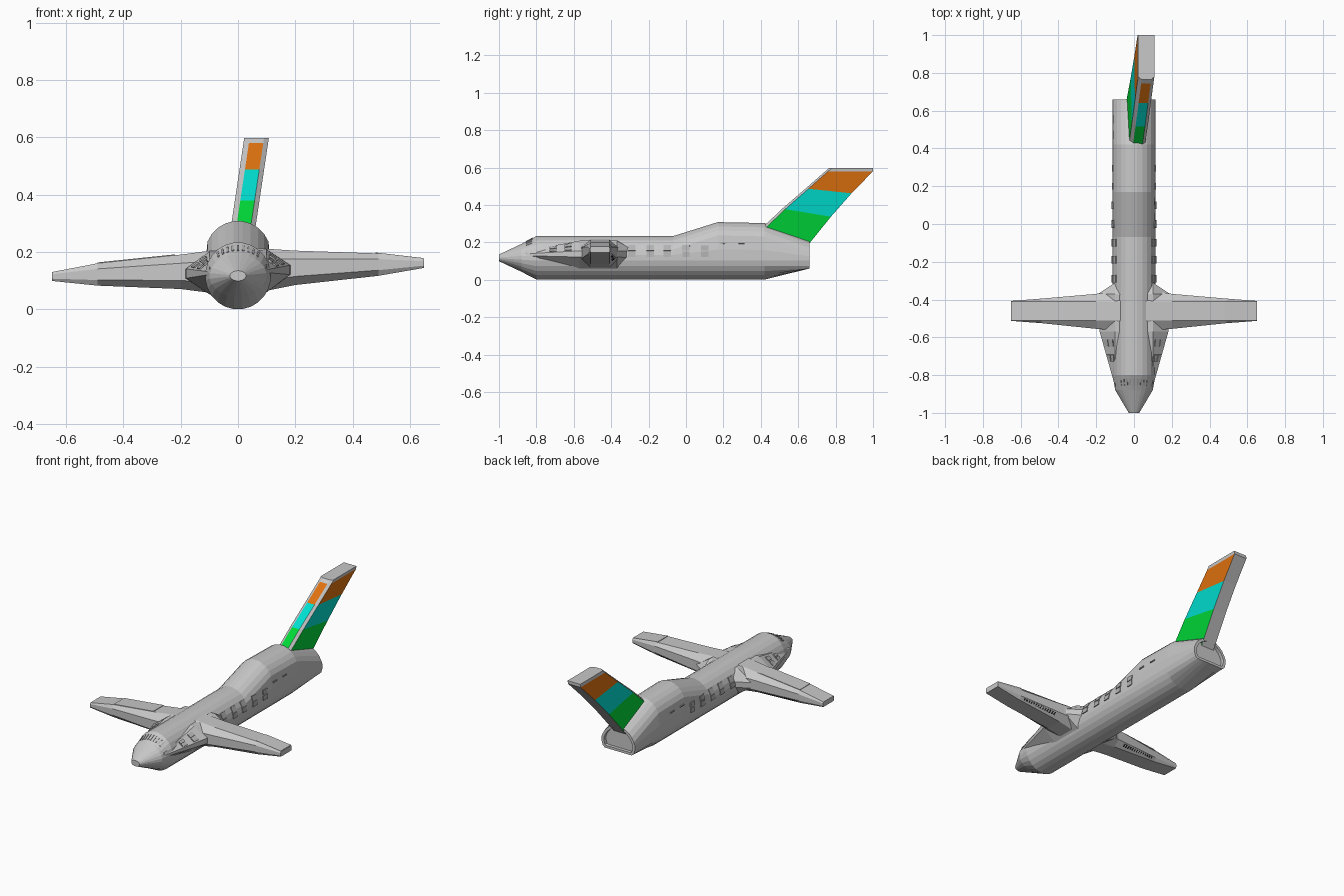
import bpy, bmesh, math

if "Cube" in bpy.data.objects:
    bpy.data.objects.remove(bpy.data.objects["Cube"], do_unlink=True)


def material(name, r, g, b):
    m = bpy.data.materials.new(name)
    m.use_nodes = True
    m.diffuse_color = (r, g, b, 1)
    m.node_tree.nodes["Principled BSDF"].inputs["Base Color"].default_value = (r, g, b, 1)
    return m


GREY = material("light grey", .58, .58, .58)
PANE = material("pane grey", .45, .45, .45)
DARK = material("black", .02, .02, .02)
GREEN = material("green", .0, .70, .04)
CYAN = material("cyan", .0, .74, .64)
ORANGE = material("orange", .75, .17, .005)


def lerp(a, b, t):
    return tuple(p + (q - p) * t for p, q in zip(a, b))


def finish(name, bm, mats):
    bmesh.ops.recalc_face_normals(bm, faces=bm.faces)
    me = bpy.data.meshes.new(name)
    bm.to_mesh(me)
    bm.free()
    for m in mats:
        me.materials.append(m)
    ob = bpy.data.objects.new(name, me)
    bpy.context.collection.objects.link(ob)
    return ob


def loft(name, rings, mats=(GREY,), rule=None):
    """Skin closed rings of equal size and cap both ends."""
    bm = bmesh.new()
    vs = [[bm.verts.new(p) for p in ring] for ring in rings]
    n = len(vs[0])
    for i in range(len(vs) - 1):
        for j in range(n):
            k = (j + 1) % n
            f = bm.faces.new((vs[i][j], vs[i][k], vs[i + 1][k], vs[i + 1][j]))
            if rule:
                f.material_index = rule(i, j)
    bm.faces.new(vs[0])
    bm.faces.new(vs[-1])
    return finish(name, bm, mats)


def plates(name, quads, mat, thickness=.007):
    """Thin plates from four-cornered outlines."""
    bm = bmesh.new()
    for q in quads:
        bm.faces.new([bm.verts.new(p) for p in q])
    ob = finish(name, bm, (mat,))
    mod = ob.modifiers.new("thickness", 'SOLIDIFY')
    mod.thickness = thickness
    mod.offset = 0


def bracket(table, v):
    """Interpolate the rows of a table by its first column."""
    for a, b in zip(table, table[1:]):
        if a[0] <= v <= b[0] and a[0] < b[0]:
            return lerp(a, b, (v - a[0]) / (b[0] - a[0]))
    return table[-1]


# Fuselage: y, half width, half height, hump lift, lowest z
AXIS = .117
BODY = [(-1, .028, .018, 0, 0), (-.88, .1, .075, 0, 0), (-.8, .115, .117, 0, 0),
        (-.07, .115, .117, 0, 0), (.17, .115, .117, .075, 0), (.42, .115, .117, .07, 0),
        (.66, .115, .117, -.018, .06), (.66, .098, .098, -.016, .075),
        (.64, .098, .098, -.016, .075)]


def body_point(sec, a, grow=1):
    y, rx, rz, lift, low = sec
    s = math.sin(a)
    z = AXIS + rz * s * grow + lift * min(1, max(0, 3 * s))
    return (rx * math.cos(a) * grow, y, max(z, low))


SIDES = 24
loft("fuselage", [[body_point(s, math.tau * (i + .5) / SIDES) for i in range(SIDES)]
                  for s in BODY])


# Cabin windows on both flanks
def flank(y, z, side):
    sec = bracket(BODY, y)
    a = min((math.radians(d * .5) for d in range(181)),
            key=lambda t: abs(body_point(sec, t)[2] - z))
    x, _, z = body_point(sec, a, 1.005)
    return (side * x, y, z)


def flank_quad(y, w, z0, z1, side):
    return [flank(y - w, z0, side), flank(y + w, z0, side),
            flank(y + w, z1, side), flank(y - w, z1, side)]


quads = []
for side in (-1, 1):
    for y in (-.29, -.19, -.1, 0, .1):
        for z in (.121, .155):
            quads.append(flank_quad(y, .02, z, z + .029, side))
    for y in (.2, .295):
        quads.append(flank_quad(y, .018, .192, .199, side))
plates("cabin_windows", quads, PANE)

# Small slots above the cockpit
quads = []
for deg in range(50, 131, 10):
    a0, a1 = math.radians(deg - 2), math.radians(deg + 2)
    lo, hi = bracket(BODY, -.855), bracket(BODY, -.82)
    quads.append([body_point(lo, a0), body_point(lo, a1), body_point(hi, a1), body_point(hi, a0)])
plates("cockpit_slots", quads, PANE, .004)

# Wings: span, leading y, trailing y, bottom z, top z
ROLL = .035
FRONT, BACK = -.51, -.41
WING = [(.06, -.565, -.35, .055, .212), (.2, -.555, -.37, .078, .198),
        (.49, -.525, -.395, .1, .178), (.65, -.513, -.407, .122, .153)]


def rolled(x, y, z, side):
    return (side * x, y, z + ROLL * side * x)


def wing_ring(x, side):
    _, lead, trail, bot, top = bracket(WING, x)
    lo, hi = bot + (top - bot) * .25, bot + (top - bot) * .75
    return [rolled(x, y, z, side) for y, z in (
        (lead, lo), (lead, hi), (FRONT, top), (BACK, top),
        (trail, hi), (trail, lo), (BACK, bot), (FRONT, bot))]


# Wing root fairing: y, reach, outer edge low and high, root low and high
ROOT = [(-.86, .1, .125, .135, .11, .15), (-.57, .182, .115, .148, .05, .205),
        (-.37, .19, .115, .148, .05, .207), (-.31, .1, .115, .15, .09, .17)]


def root_ring(sec, side):
    y, reach, lo, hi, bot, top = sec
    return [rolled(x, y, z, side) for x, z in (
        (.04, bot), (.09, bot), (reach, lo), (reach, hi), (.1, top), (.04, top))]


fairing_panes, teeth, panels = [], [], []
for side, word in ((1, "left"), (-1, "right")):
    loft(word + "_wing", [wing_ring(w[0], side) for w in WING])
    loft(word + "_wing_fairing", [root_ring(r, side) for r in ROOT])

    # Panes on the sloping front of the fairing
    for y in (-.71, -.63):
        a, b = (root_ring(bracket(ROOT, v), side) for v in (y - .018, y + .018))
        for t in (.12, .52):
            fairing_panes.append([lerp(a[3], a[4], t), lerp(b[3], b[4], t),
                                  lerp(b[3], b[4], t + .32), lerp(a[3], a[4], t + .32)])

    # Dark slots below the trailing edge
    for i in range(14):
        x = .25 + i * .016
        a, b = wing_ring(x, side), wing_ring(x + .008, side)
        teeth.append([lerp(a[5], a[6], .15), lerp(b[5], b[6], .15),
                      lerp(b[5], b[6], .6), lerp(a[5], a[6], .6)])

    # Raised panels on the upper skin
    span = (.48, .648) if side > 0 else (.22, .49)
    a, b = (wing_ring(x, side) for x in span)
    panels.append([a[2], b[2], b[3], a[3]])
plates("fairing_windows", fairing_panes, PANE)
plates("wing_slots", teeth, DARK, .004)
plates("wing_panels", panels, GREY, .006)

# Tail fin: leaning swept slab, front y z and rear y z at each level
LEVELS = [(.39, .262, .64, .17), (.515, .38, .775, .337), (.64, .488, .885, .462),
          (.745, .58, 1, .58), (.765, .598, 1, .598)]
OUTLINE = [(1, -.043), (.06, -.043), (0, -.024), (0, .026), (.06, .043), (1, .043)]


def fin_ring(level):
    fy, fz, ry, rz = level
    ring = []
    for u, x in OUTLINE:
        y, z = lerp((fy, fz), (ry, rz), u)
        ring.append((x + .02 + .15 * (z - .3), y, z))
    return ring


loft("tail_fin", [fin_ring(v) for v in LEVELS], (GREY, GREEN, CYAN, ORANGE),
     lambda i, j: i + 1 if j in (0, 2, 4) and i < 3 else 0)
